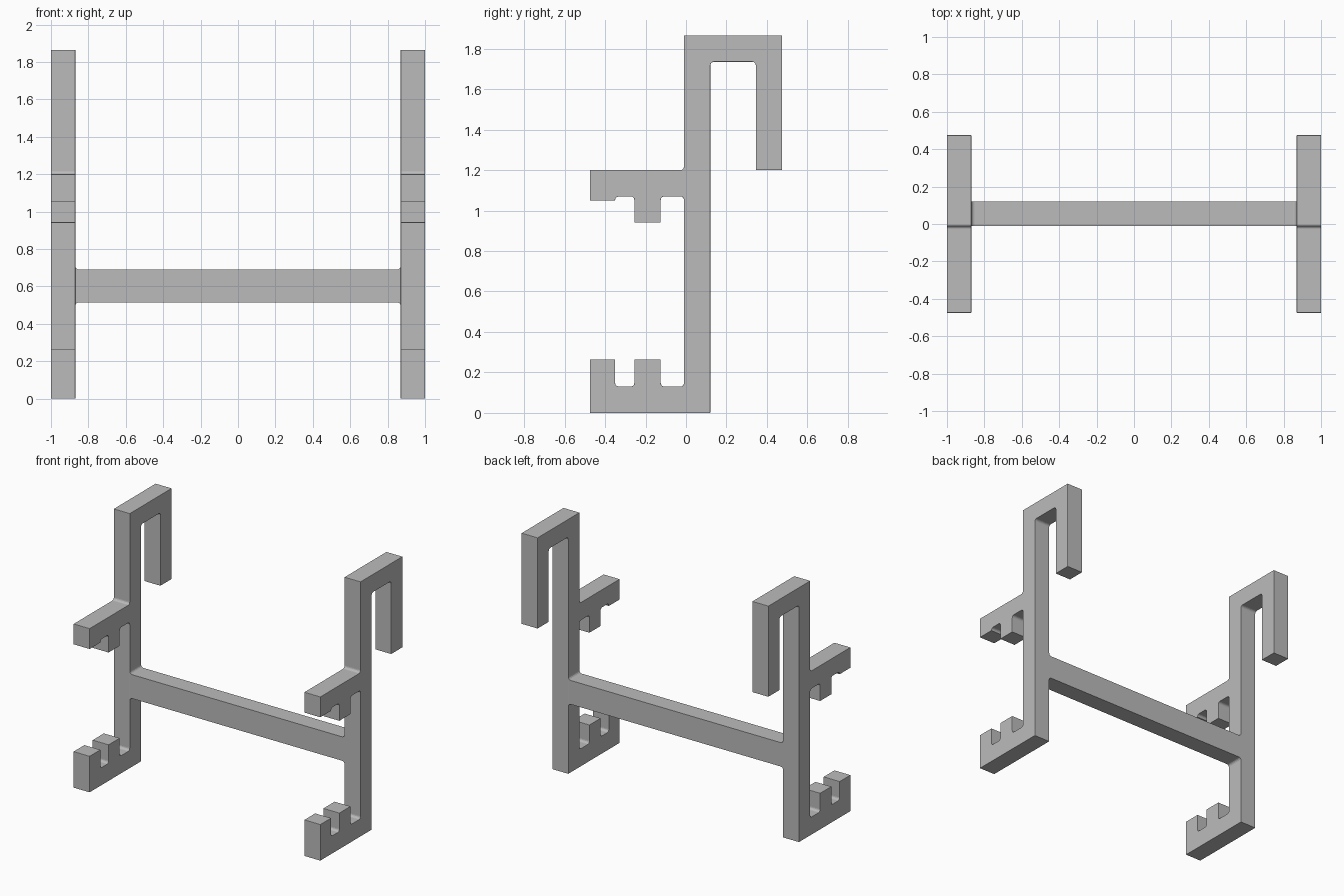
import bpy, bmesh, math
from mathutils import Vector

cube = bpy.data.objects.get("Cube")
if cube:
    bpy.data.objects.remove(cube, do_unlink=True)

grey = bpy.data.materials.new("plain_grey")
grey.use_nodes = True
grey.diffuse_color = (0.5, 0.5, 0.5, 1)
grey.node_tree.nodes["Principled BSDF"].inputs["Base Color"].default_value = (0.5, 0.5, 0.5, 1)


def fillet_inner(points, radius, steps=4):
    """Round only the concave corners of a counter-clockwise outline."""
    result = []
    for i, p in enumerate(points):
        p = Vector(p)
        back = (Vector(points[i - 1]) - p).normalized()
        ahead = (Vector(points[(i + 1) % len(points)]) - p).normalized()
        if back.x * ahead.y - back.y * ahead.x < 0:
            result.append(p)
            continue
        centre = p + radius * (back + ahead)
        for k in range(steps + 1):
            t = math.pi / 2 * k / steps
            result.append(centre - radius * (ahead * math.cos(t) + back * math.sin(t)))
    return result


def extrude_outline(name, outline, place, depth, bevel):
    """Place a 2D outline in space, extrude it and soften its outer edges."""
    bm = bmesh.new()
    face = bm.faces.new([bm.verts.new(place(p)) for p in outline])
    out = bmesh.ops.extrude_face_region(bm, geom=[face])
    moved = [g for g in out["geom"] if isinstance(g, bmesh.types.BMVert)]
    bmesh.ops.translate(bm, verts=moved, vec=depth)
    bmesh.ops.recalc_face_normals(bm, faces=bm.faces)
    mesh = bpy.data.meshes.new(name)
    bm.to_mesh(mesh)
    bm.free()
    mesh.materials.append(grey)
    obj = bpy.data.objects.new(name, mesh)
    bpy.context.collection.objects.link(obj)
    if bevel:
        mod = obj.modifiers.new("soft_edges", "BEVEL")
        mod.width, mod.segments = bevel, 2
        mod.limit_method, mod.angle_limit = "ANGLE", math.radians(40)
    return obj


# Side frame outline (y, z): post, hook, toothed upper arm, notched foot
BACK, FRONT, HOOK = 0.12, -0.01, 0.475
TIP, SLOT, TOOTH, GAP = -0.475, -0.35, -0.255, -0.125
side = [
    (TIP, 0), (BACK, 0),
    (BACK, 1.735), (0.345, 1.735), (0.345, 1.2), (HOOK, 1.2), (HOOK, 1.865), (FRONT, 1.865),
    (FRONT, 1.2), (TIP, 1.2), (TIP, 1.05), (SLOT, 1.05), (SLOT, 1.07), (TOOTH, 1.07),
    (TOOTH, 0.94), (GAP, 0.94), (GAP, 1.07), (FRONT, 1.07),
    (FRONT, 0.13), (GAP, 0.13), (GAP, 0.265), (TOOTH, 0.265), (TOOTH, 0.13),
    (SLOT, 0.13), (SLOT, 0.265), (TIP, 0.265),
]
side = fillet_inner(side, 0.018)
for name, x in (("right_hook_frame", -1), ("left_hook_frame", 0.87)):
    extrude_outline(name, side, lambda p, x=x: (x, p.x, p.y), (0.13, 0, 0), 0.006)

# Crossbar (x, z) flaring into the posts
LOW, HIGH, END, R = 0.515, 0.69, 0.87, 0.02
corners = [(-1, LOW - R, 0), (1, LOW - R, 1), (1, HIGH + R, 0), (-1, HIGH + R, 1)]
bar = []
for sx, z, outward in corners:
    sz = 1 if z < 0.6 else -1
    arc = []
    for k in range(5):
        t = math.pi / 2 * k / 4
        arc.append(Vector((sx * (END - R + R * math.cos(t)), z + sz * R * math.sin(t))))
    bar += arc[::-1] if outward else arc
extrude_outline("crossbar", bar, lambda p: (p.x, FRONT, p.y), (0, BACK - FRONT, 0), 0)
